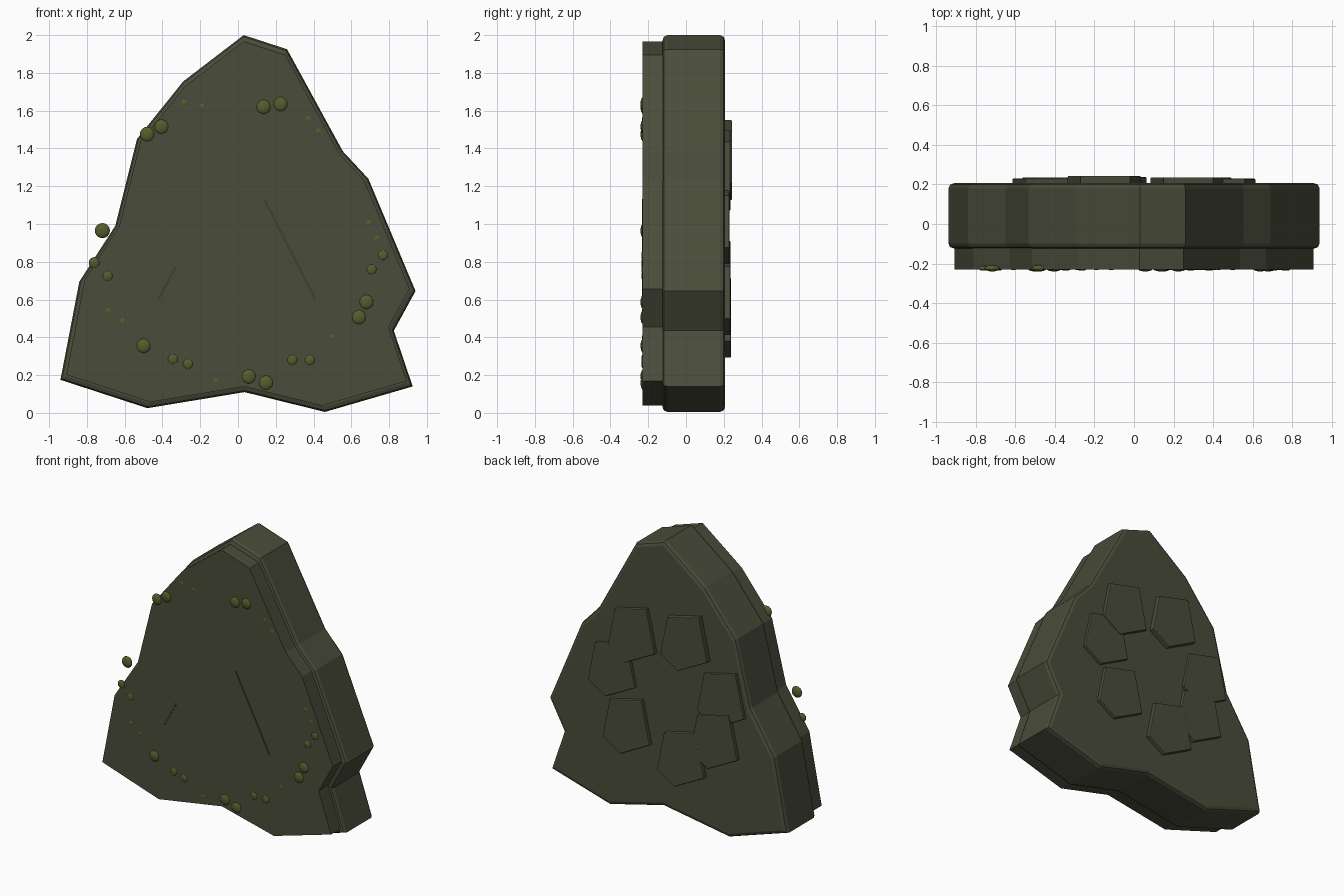
import bpy, bmesh, math
from mathutils import Matrix

if "Cube" in bpy.data.objects:
    bpy.data.objects.remove(bpy.data.objects["Cube"])


def material(name, rgb):
    m = bpy.data.materials.new(name)
    m.diffuse_color = (*rgb, 1.0)
    m.use_nodes = True
    m.node_tree.nodes["Principled BSDF"].inputs["Base Color"].default_value = m.diffuse_color
    return m


STONE = material("mossy stone", (0.068, 0.074, 0.043))
CRACK = material("dark crack", (0.048, 0.052, 0.032))
MOSS = material("moss green", (0.094, 0.108, 0.026))


def link(name, bm, mat):
    me = bpy.data.meshes.new(name)
    bmesh.ops.recalc_face_normals(bm, faces=bm.faces)
    bm.to_mesh(me)
    bm.free()
    me.materials.append(mat)
    ob = bpy.data.objects.new(name, me)
    bpy.context.collection.objects.link(ob)
    return ob


def slab(name, outline, y0, y1, mat, bevel=0.0):
    """Prism of an x-z outline between two depths, optionally chamfered."""
    bm = bmesh.new()
    face = bm.faces.new([bm.verts.new((x, y0, z)) for x, z in outline])
    ext = bmesh.ops.extrude_face_region(bm, geom=[face], use_keep_orig=True)
    for v in ext["geom"]:
        if isinstance(v, bmesh.types.BMVert):
            v.co.y = y1
    bmesh.ops.recalc_face_normals(bm, faces=bm.faces)
    if bevel:
        rim = [e for e in bm.edges if abs(e.verts[0].co.y - e.verts[1].co.y) < 1e-5]
        bmesh.ops.bevel(bm, geom=rim, offset=bevel, segments=2, profile=0.5,
                        affect='EDGES')
    return link(name, bm, mat)


# Main rock body
OUTLINE = [(0.03, 2.0), (0.26, 1.925), (0.555, 1.385), (0.69, 1.24), (0.94, 0.645),
           (0.825, 0.435), (0.925, 0.14), (0.46, 0.005), (0.035, 0.11), (-0.48, 0.025),
           (-0.94, 0.175), (-0.84, 0.695), (-0.65, 0.99), (-0.535, 1.45), (-0.29, 1.755)]
slab("rock_body", OUTLINE, -0.125, 0.207, STONE, 0.027)

# Slightly smaller front face plate
slab("front_plate", [(x * 0.967, 1 + (z - 1) * 0.967) for x, z in OUTLINE],
     -0.23, -0.11, STONE)

# Irregular five-sided scales on the back: centre x, z and outer depth
SCALE = [(0.12, 0.165), (-0.13, 0.225), (-0.196, -0.078), (0.035, -0.198), (0.174, -0.11)]
for i, (cx, cz, y) in enumerate([(0.28, 1.27, 0.236), (-0.14, 1.325, 0.244),
                                 (0.44, 0.985, 0.23), (0.32, 0.61, 0.236),
                                 (-0.11, 0.49, 0.238), (-0.37, 0.685, 0.236),
                                 (-0.42, 0.99, 0.23)]):
    slab(f"back_scale_{i + 1}", [(cx + x, cz + z) for x, z in SCALE],
         0.19, y, STONE, 0.006)

# Thin cracks on the front
for i, (x0, z0, x1, z1) in enumerate([(0.14, 1.13, 0.408, 0.602),
                                      (-0.33, 0.772, -0.422, 0.602)]):
    n = math.hypot(x1 - x0, z1 - z0)
    ox, oz = (z1 - z0) / n * 0.007, -(x1 - x0) / n * 0.007
    slab(f"crack_{i + 1}", [(x0 + ox, z0 + oz), (x1 + ox, z1 + oz),
                            (x1 - ox, z1 - oz), (x0 - ox, z0 - oz)],
         -0.233, -0.226, CRACK)

# Flattened moss tufts round the front rim: x, z grouped by radius
TUFTS = {
    0.04: [(-0.48, 1.475), (-0.405, 1.515), (0.135, 1.62), (0.225, 1.635), (0.68, 0.587),
           (0.64, 0.507), (0.148, 0.16), (0.057, 0.193), (-0.5, 0.355), (-0.718, 0.965)],
    0.03: [(0.767, 0.835), (0.707, 0.76), (0.38, 0.28), (0.287, 0.28), (-0.265, 0.26),
           (-0.345, 0.285), (-0.69, 0.725), (-0.76, 0.795)],
    0.021: [(-0.285, 1.643), (-0.19, 1.622), (0.37, 1.555), (0.427, 1.49), (0.695, 1.005),
            (0.735, 0.925), (0.5, 0.4), (-0.115, 0.17), (-0.61, 0.485), (-0.685, 0.54)],
}
bm = bmesh.new()
for r, spots in TUFTS.items():
    for x, z in spots:
        bmesh.ops.create_uvsphere(
            bm, u_segments=12, v_segments=8, radius=r,
            matrix=Matrix.Translation((x, -0.224, z)) @ Matrix.Diagonal((1, 0.42, 1, 1)))
for f in bm.faces:
    f.smooth = True
link("moss_tufts", bm, MOSS)
